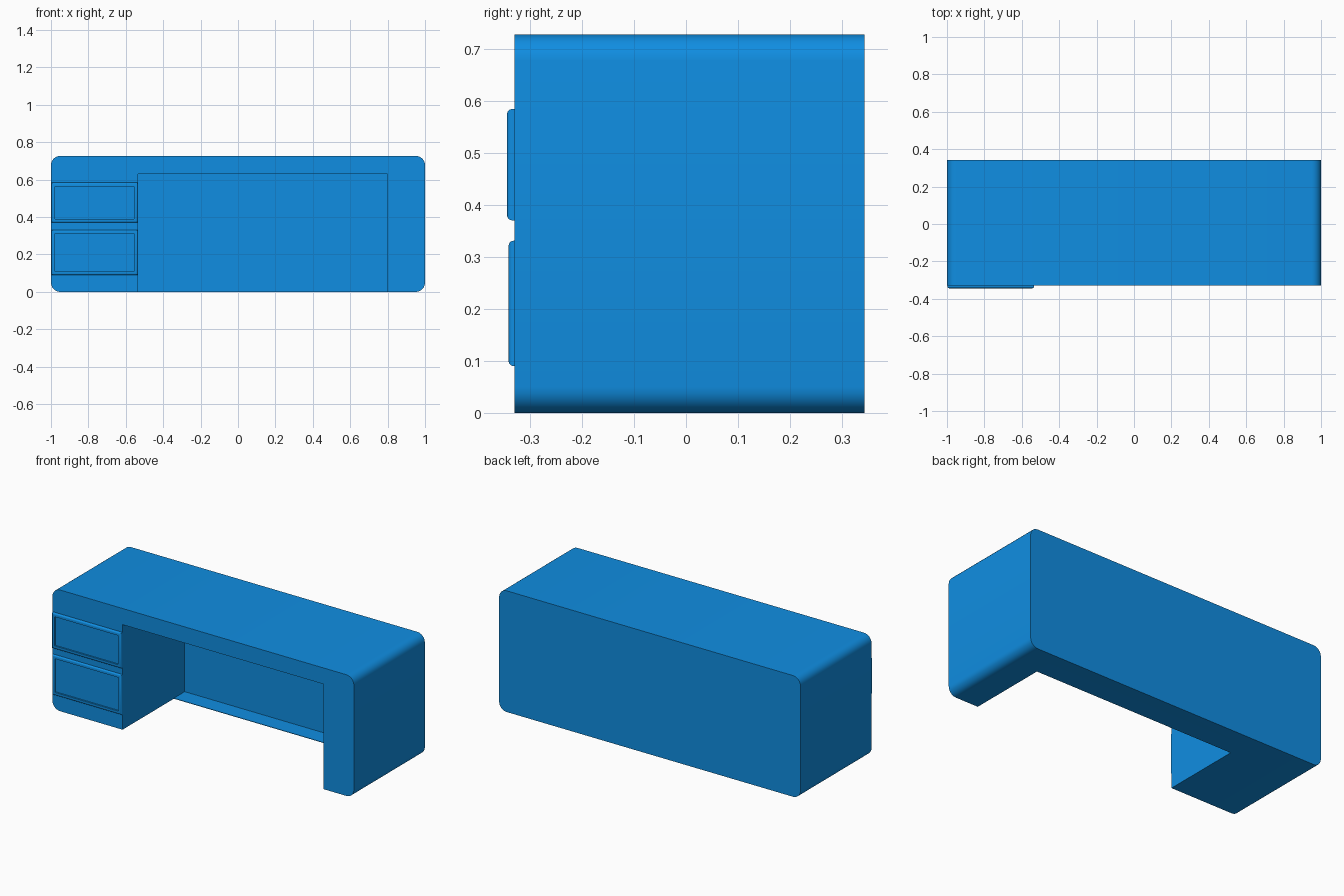
import bpy, bmesh

if "Cube" in bpy.data.objects:
    bpy.data.objects.remove(bpy.data.objects["Cube"])


def box_bmesh(x0, x1, y0, y1, z0, z1):
    bm = bmesh.new()
    bmesh.ops.create_cube(bm, size=1)
    for v in bm.verts:
        v.co = (x1 if v.co.x > 0 else x0,
                y1 if v.co.y > 0 else y0,
                z1 if v.co.z > 0 else z0)
    bm.normal_update()
    return bm


def to_object(bm, name, smooth=True):
    mesh = bpy.data.meshes.new(name)
    bmesh.ops.recalc_face_normals(bm, faces=bm.faces)
    bm.to_mesh(mesh)
    bm.free()
    obj = bpy.data.objects.new(name, mesh)
    bpy.context.collection.objects.link(obj)
    obj.data.materials.append(blue)
    if smooth:
        bpy.ops.object.select_all(action='DESELECT')
        obj.select_set(True)
        bpy.context.view_layer.objects.active = obj
        bpy.ops.object.shade_smooth_by_angle(angle=0.6)
    return obj


blue = bpy.data.materials.new("desk_blue")
blue.diffuse_color = (0.005, 0.27, 0.76, 1)
blue.use_nodes = True
blue.node_tree.nodes["Principled BSDF"].inputs["Base Color"].default_value = blue.diffuse_color

FRONT, BACK, WALL = -0.33, 0.343, 0.259

# Desk body: block with the four long corners rounded
bm = box_bmesh(-1, 1, FRONT, BACK, 0, 0.727)
corners = [e for e in bm.edges if abs(e.verts[0].co.y - e.verts[1].co.y) > 0.1]
bmesh.ops.bevel(bm, geom=corners, offset=0.05, segments=6, profile=0.5, affect='EDGES')
body = to_object(bm, "desk_body")

# Knee space cut out between the two pedestals
cutter = to_object(box_bmesh(-0.535, 0.80, -0.6, WALL, -0.2, 0.63), "knee_space_cutter", False)
cutter.hide_render = True
cutter.hide_set(True)
cut = body.modifiers.new("knee_space", 'BOOLEAN')
cut.operation = 'DIFFERENCE'
cut.solver = 'EXACT'
cut.object = cutter

# Thin floor ledge in front of the back panel
to_object(box_bmesh(-0.535, 0.80, 0.156, WALL, 0, 0.003), "floor_ledge", False)


# Drawer fronts: softened front edges and a recessed panel
def drawer(name, y, z0, z1):
    bm = box_bmesh(-0.997, -0.535, y, FRONT + 0.002, z0, z1)
    edges = [e for e in bm.edges if all(v.co.y < y + 1e-4 for v in e.verts)]
    bmesh.ops.bevel(bm, geom=edges, offset=0.01, segments=4, profile=0.5, affect='EDGES')
    bm.normal_update()
    face = min(bm.faces, key=lambda f: f.calc_center_median().y)
    bmesh.ops.inset_region(bm, faces=[face], thickness=0.014)
    ext = bmesh.ops.extrude_discrete_faces(bm, faces=[face])
    for v in ext["faces"][0].verts:
        v.co.y += 0.009
    to_object(bm, name)


drawer("upper_drawer", -0.344, 0.37, 0.584)
drawer("lower_drawer", -0.341, 0.09, 0.331)
